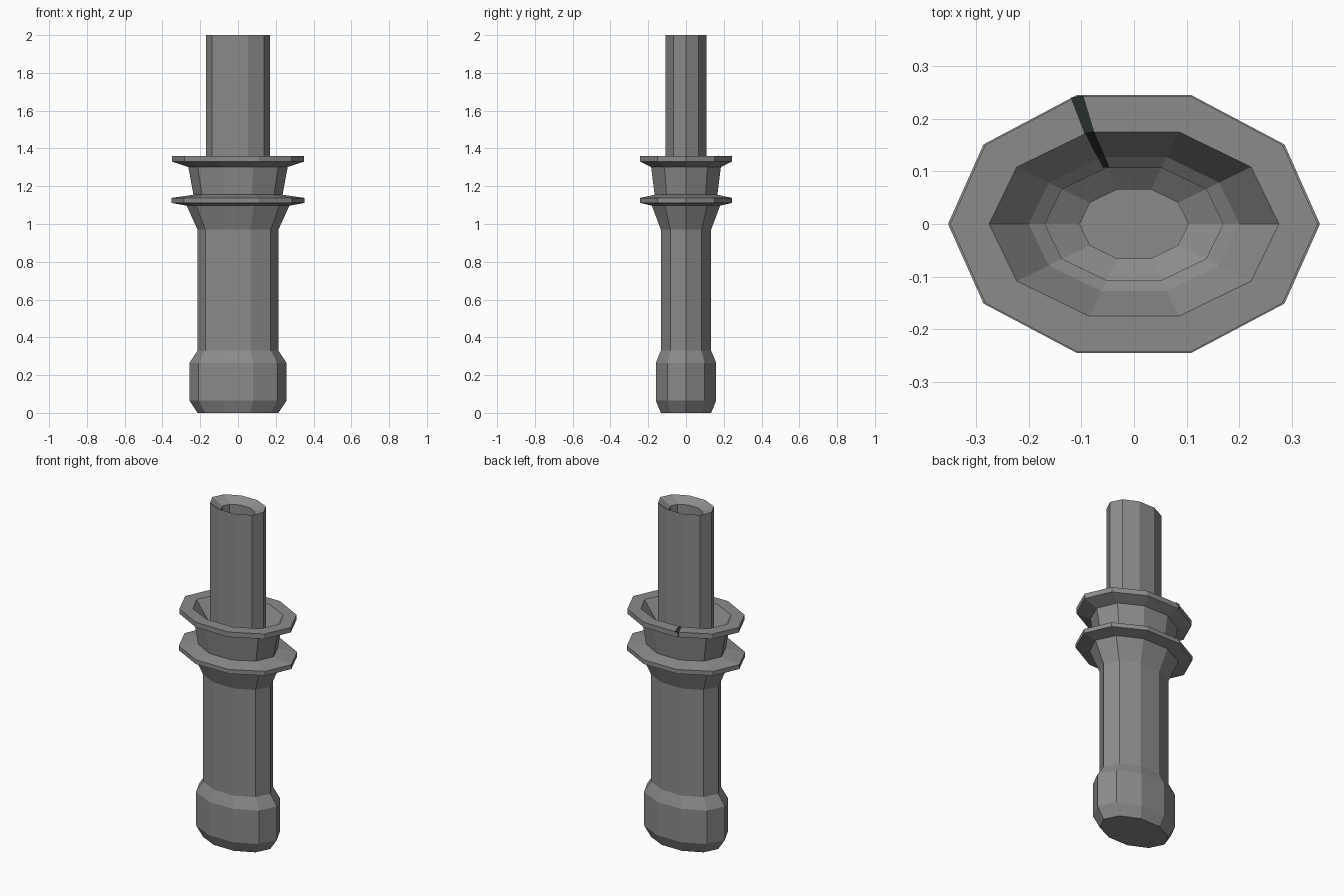
import bpy, bmesh, math

if "Cube" in bpy.data.objects:
    bpy.data.objects.remove(bpy.data.objects["Cube"])

SIDES = 10


def material(name, rgb):
    m = bpy.data.materials.new(name)
    m.diffuse_color = (*rgb, 1)
    m.use_nodes = True
    m.node_tree.nodes["Principled BSDF"].inputs["Base Color"].default_value = m.diffuse_color
    return m


steel = material("mid grey", (0.26, 0.26, 0.26))


def lathe(name, profile, mat):
    """Closed ten-sided oval body from (x radius, y radius, z) rings."""
    bm = bmesh.new()
    rings = []
    for rx, ry, z in profile:
        rings.append([bm.verts.new((rx * math.cos(math.tau * i / SIDES),
                                    ry * math.sin(math.tau * i / SIDES), z))
                      for i in range(SIDES)])
    for a, b in zip(rings, rings[1:]):
        for i in range(SIDES):
            j = (i + 1) % SIDES
            bm.faces.new((a[i], a[j], b[j], b[i]))
    bm.faces.new(rings[0][::-1])
    bm.faces.new(rings[-1])
    bmesh.ops.recalc_face_normals(bm, faces=bm.faces)
    me = bpy.data.meshes.new(name)
    bm.to_mesh(me)
    bm.free()
    me.materials.append(mat)
    ob = bpy.data.objects.new(name, me)
    bpy.context.collection.objects.link(ob)
    return ob


# pommel, grip, two flanged collars, dished socket, hollow barrel
lathe("flanged_handle", [
    (0.214, 0.140, 0.00), (0.257, 0.168, 0.065),      # pommel
    (0.257, 0.168, 0.265), (0.214, 0.140, 0.33),
    (0.214, 0.140, 0.97), (0.272, 0.190, 1.097),      # grip and flare
    (0.353, 0.257, 1.112), (0.353, 0.257, 1.138),     # lower flange
    (0.236, 0.175, 1.155), (0.263, 0.194, 1.302),     # neck
    (0.349, 0.255, 1.33), (0.349, 0.255, 1.36),       # upper flange
    (0.275, 0.184, 1.36), (0.200, 0.134, 1.26),       # dished socket
    (0.170, 0.113, 1.24), (0.170, 0.113, 2.00),       # barrel
    (0.103, 0.069, 1.965), (0.103, 0.069, 1.80),      # barrel bore
], steel)

# thin dark strip lying across the top of the upper flange
dark = material("dark green grey", (0.022, 0.03, 0.024))
path = [(0.349, 0.255, 1.332), (0.350, 0.256, 1.362), (0.275, 0.184, 1.362),
        (0.200, 0.134, 1.263), (0.172, 0.114, 1.244)]
bm = bmesh.new()
c, s = math.cos(math.radians(108)), math.sin(math.radians(108))
rows = []
for rx, ry, z in path:
    half = 0.012 * rx / 0.349
    rows.append([bm.verts.new((rx * c + d, ry * s + (0.3 * d if d < 0 else 0), z))
                 for d in (-half, half)])
for a, b in zip(rows, rows[1:]):
    bm.faces.new((a[0], b[0], b[1], a[1]))
bmesh.ops.recalc_face_normals(bm, faces=bm.faces)
me = bpy.data.meshes.new("flange_strip")
bm.to_mesh(me)
bm.free()
me.materials.append(dark)
bpy.context.collection.objects.link(bpy.data.objects.new("flange_strip", me))
